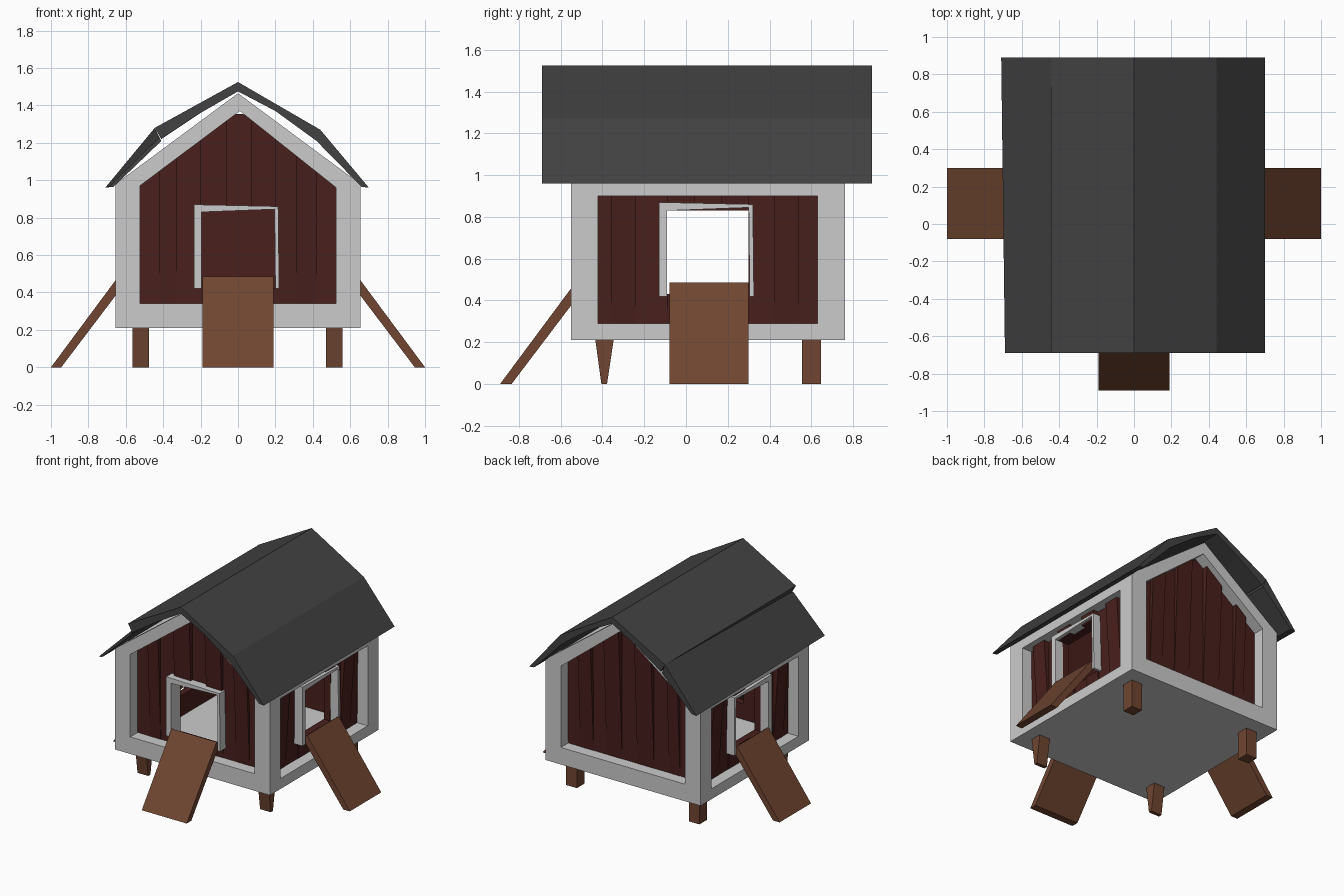
import bpy, bmesh, random

if "Cube" in bpy.data.objects:
    bpy.data.objects.remove(bpy.data.objects["Cube"])

random.seed(4)


def material(name, rgb):
    m = bpy.data.materials.new(name)
    m.diffuse_color = (*rgb, 1)
    m.use_nodes = True
    m.node_tree.nodes["Principled BSDF"].inputs["Base Color"].default_value = m.diffuse_color
    return m


RED = material("red_boards", (0.065, 0.014, 0.012))
BROWN = material("brown_wood", (0.16, 0.06, 0.03))
SLATE = material("dark_roofing", (0.055, 0.055, 0.055))


def place(axis, u, d, v):
    return (d, u, v) if axis == 'x' else (u, d, v)


def finish(name, bm, mat):
    bmesh.ops.recalc_face_normals(bm, faces=bm.faces)
    me = bpy.data.meshes.new(name)
    bm.to_mesh(me)
    bm.free()
    ob = bpy.data.objects.new(name, me)
    bpy.context.collection.objects.link(ob)
    if mat:
        me.materials.append(mat)
    return ob


def loft(bm, a, b):
    """Closed solid between two matching 3D loops."""
    va, vb = [bm.verts.new(p) for p in a], [bm.verts.new(p) for p in b]
    bm.faces.new(va)
    bm.faces.new(vb[::-1])
    for i in range(len(va)):
        j = (i + 1) % len(va)
        bm.faces.new((va[i], va[j], vb[j], vb[i]))


def prism(name, axis, pts, d0, d1, mat=None, pts1=None):
    bm = bmesh.new()
    loft(bm, [place(axis, u, d0, v) for u, v in pts],
         [place(axis, u, d1, v) for u, v in (pts1 or pts)])
    return finish(name, bm, mat)


def ring(name, axis, outer, inner, d0, d1, mat=None):
    """Flat frame with an opening, extruded from d0 to d1."""
    bm = bmesh.new()
    loops = [[bm.verts.new(place(axis, u, d, v)) for u, v in pts]
             for pts, d in ((outer, d0), (outer, d1), (inner, d1), (inner, d0))]
    n = len(outer)
    for k in range(4):
        a, b = loops[k], loops[(k + 1) % 4]
        for i in range(n):
            j = (i + 1) % n
            bm.faces.new((a[i], a[j], b[j], b[i]))
    return finish(name, bm, mat)


def rect(u0, u1, v0, v1):
    return [(u0, v0), (u1, v0), (u1, v1), (u0, v1)]


def board_wall(name, axis, edges, z0, top, face, sign, door=None):
    """Upright boards whose faces lean in and out; door = (u0, u1, z0, z1)."""
    bm = bmesh.new()
    back = face - sign * 0.06
    for i, (u0, u1) in enumerate(zip(edges, edges[1:])):
        lean = (0.045 if i % 2 else 0.0) + random.uniform(0, 0.012)
        spans = [(z0, z0, top(u0), top(u1))]
        if door and u0 >= door[0] - 1e-4 and u1 <= door[1] + 1e-4:
            spans = [(z0, z0, door[2], door[2]), (door[3], door[3], top(u0), top(u1))]

        def depth(z):
            t = (z - z0) / (top(0) - z0)
            return face + sign * (lean * t - 0.01)
        for b0, b1, t0, t1 in spans:
            c = [(u0, b0), (u1, b1), (u1, t1), (u0, t0)]
            loft(bm, [place(axis, u, depth(v), v) for u, v in c],
                 [place(axis, u, back, v) for u, v in c])
    return finish(name, bm, RED)


# Gable frames
g_out = [(-0.655, 0.21), (0.655, 0.21), (0.655, 0.98), (0, 1.465), (-0.655, 0.98)]
g_in = [(-0.525, 0.34), (0.525, 0.34), (0.525, 0.96), (0.01, 1.37), (-0.525, 0.97)]
ring("front_frame", 'y', g_out, g_in, -0.55, -0.46)
ring("back_frame", 'y', g_out, g_in, 0.76, 0.67)

# Gable walls
g_edges = [-0.56, -0.42, -0.33, -0.2, -0.06, 0.07, 0.2, 0.31, 0.42, 0.56]
gable = lambda x: 1.405 - 0.78 * abs(x)
board_wall("front_boards", 'y', g_edges, 0.30, gable, -0.47, -1, (-0.2, 0.2, 0.42, 0.845))
board_wall("back_boards", 'y', g_edges, 0.30, gable, 0.68, 1)


def door_trim(name, axis, c, d0, d1):
    """Slightly crooked three-sided door surround."""
    o = [(c - 0.235, 0.42), (c - 0.195, 0.42), (c - 0.195, 0.83), (c + 0.195, 0.845),
         (c + 0.20, 0.42), (c + 0.22, 0.42), (c + 0.215, 0.86), (c - 0.235, 0.87)]
    prism(name, axis, o, d0, d1)


door_trim("front_door_trim", 'y', 0, -0.53, -0.42)

# Ramp section: distance from the house centre, height
def ramp(name, axis, c, foot, sign):
    top, w = foot - 0.36, 0.19
    sec = [(foot, 0), (top, 0.485), (top - 0.04, 0.455), (foot - 0.055, 0)]
    other = 'x' if axis == 'y' else 'y'
    prism(name, other, [(sign * u, v) for u, v in sec], c - w, c + w, BROWN)


ramp("front_ramp", 'y', 0, 0.89, -1)

# Both long sides
s_edges = [-0.46, -0.36, -0.24, -0.09, 0.04, 0.17, 0.30, 0.42, 0.54, 0.67]
for side, s in (("right", 1), ("left", -1)):
    ring(side + "_frame", 'x', rect(-0.55, 0.76, 0.21, 0.985),
         rect(-0.42, 0.63, 0.29, 0.90), s * 0.655, s * 0.565)
    board_wall(side + "_boards", 'x', s_edges, 0.26, lambda y: 0.93,
               s * 0.575, s, (-0.09, 0.30, 0.43, 0.83))
    door_trim(side + "_door_trim", 'x', 0.105, s * 0.635, s * 0.52)
    bm = bmesh.new()
    sec = [(1.0, 0), (0.64, 0.485), (0.60, 0.455), (0.945, 0)]
    loft(bm, [(s * u, -0.08, v) for u, v in sec], [(s * u, 0.30, v) for u, v in sec])
    finish(side + "_ramp", bm, BROWN)

# Floor
prism("floor", 'y', rect(-0.65, 0.65, 0.21, 0.27), -0.545, 0.755)

# Roof: main cover plus a separate sagging lower left panel
prism("main_roof", 'y',
      [(-0.445, 1.28), (0, 1.525), (0.44, 1.27), (0.70, 0.96), (0.66, 0.965),
       (0.42, 1.21), (0.20, 1.37), (0, 1.475), (-0.20, 1.36), (-0.41, 1.22)],
      -0.69, 0.89, SLATE)
prism("lower_left_roof", 'y',
      [(-0.42, 1.23), (-0.69, 0.965), (-0.665, 0.965), (-0.41, 1.21)], -0.69, 0.89, SLATE,
      [(-0.445, 1.28), (-0.71, 0.96), (-0.67, 0.965), (-0.42, 1.21)])

# Legs: front pair tapers to a point, back pair is straight
for side, x in (("left", -0.52), ("right", 0.515)):
    prism("front_leg_" + side, 'x',
          [(-0.405, 0), (-0.378, 0), (-0.345, 0.22), (-0.435, 0.22)], x - 0.045, x + 0.045, BROWN)
    prism("back_leg_" + side, 'x', rect(0.555, 0.645, 0, 0.22), x - 0.045, x + 0.045, BROWN)
